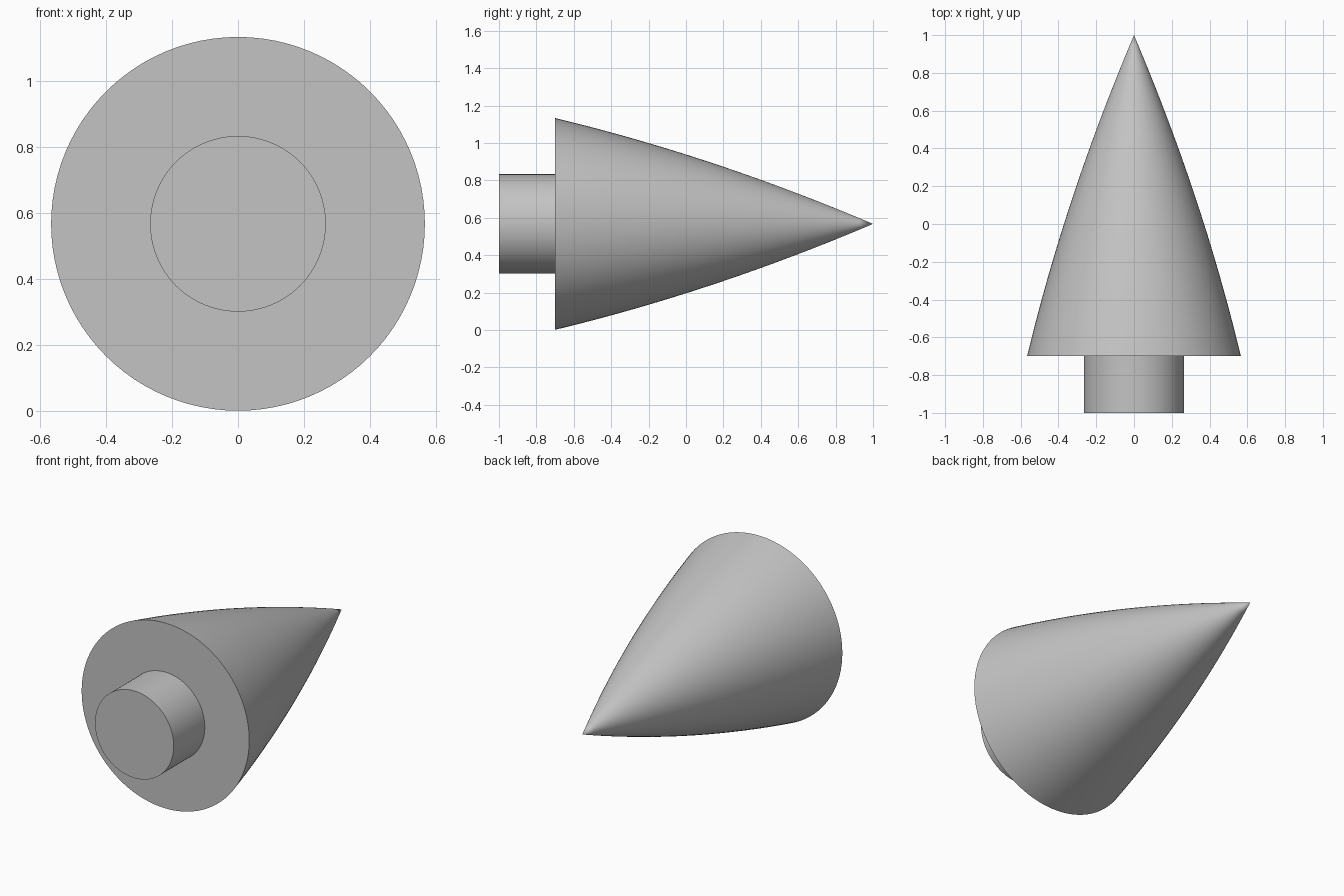
import bpy
import bmesh
import math

old = bpy.data.objects.get("Cube")
if old:
    bpy.data.objects.remove(old, do_unlink=True)

BASE_R, SHANK_R, AXIS_Z = 0.566, 0.266, 0.567
BASE_Y, TIP_Y, END_Y = -0.7, 1.0, -1.0
SIDES, STEPS = 96, 24

grey = bpy.data.materials.new("plain grey")
grey.use_nodes = True
colour = (0.55, 0.55, 0.55, 1)
grey.diffuse_color = colour
grey.node_tree.nodes["Principled BSDF"].inputs["Base Color"].default_value = colour


def lathe(name, profile):
    """Spin (radius, y) points about the long axis; radius 0 closes an end."""
    bm = bmesh.new()
    verts = [bm.verts.new((r, y, 0)) for r, y in profile]
    edges = [bm.edges.new(pair) for pair in zip(verts, verts[1:])]
    bmesh.ops.spin(bm, geom=verts + edges, cent=(0, 0, 0), axis=(0, 1, 0),
                   angle=math.tau, steps=SIDES, use_duplicate=False)
    bmesh.ops.remove_doubles(bm, verts=bm.verts, dist=0.0001)
    bmesh.ops.recalc_face_normals(bm, faces=bm.faces)
    mesh = bpy.data.meshes.new(name)
    bm.to_mesh(mesh)
    bm.free()
    mesh.materials.append(grey)
    obj = bpy.data.objects.new(name, mesh)
    obj.location.z = AXIS_Z
    bpy.context.collection.objects.link(obj)
    bpy.ops.object.select_all(action="DESELECT")
    obj.select_set(True)
    bpy.context.view_layer.objects.active = obj
    bpy.ops.object.shade_smooth_by_angle(angle=math.radians(40))
    return obj


def bulge(t):
    """Radius from the tip (t = 0) to the base (t = 1), slightly convex."""
    return BASE_R * t + 0.157 * t * (1 - t)


# Pointed, gently curved body with a flat base
side = [(bulge(i / STEPS), TIP_Y + (BASE_Y - TIP_Y) * i / STEPS)
        for i in range(STEPS + 1)]
lathe("pointed_body", side + [(SHANK_R, BASE_Y)])

# Short round shank, with its end capped
lathe("shank", [(SHANK_R, BASE_Y), (SHANK_R, END_Y), (0, END_Y)])
